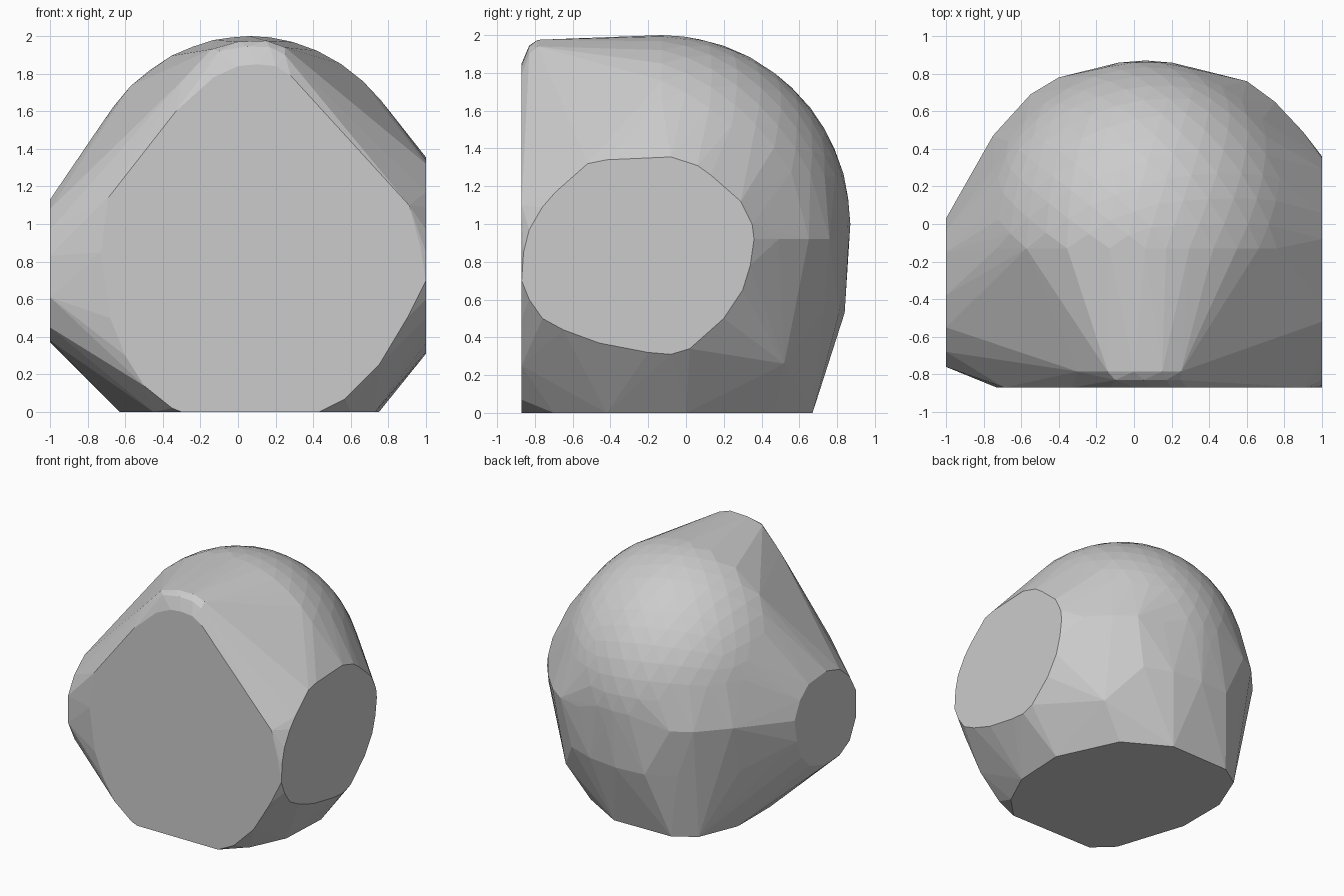
import bpy, bmesh, math
from mathutils import Vector

bm = bmesh.new()


def outline(points, place):
    """Add one cross-section outline, placed in space by a function."""
    for a, b in points:
        bm.verts.new(place(a, b))


# flat front face (x, z)
outline([(0.10, 1.85), (0, 1.84), (-0.13, 1.78), (-0.33, 1.6), (-0.69, 1.14),
         (-0.73, 0.85), (-0.68, 0.5), (-0.6, 0.3), (-0.5, 0.14), (-0.35, 0.02),
         (-0.3, 0), (0.43, 0), (0.57, 0.07), (0.75, 0.25), (0.9, 0.5),
         (0.99, 0.7), (0.97, 0.88), (0.91, 1.1), (0.36, 1.69), (0.28, 1.79),
         (0.2, 1.84)], lambda x, z: (x, -0.87, z))

# rounded rim just behind the front face (x, z)
outline([(-0.3, 1.76), (-0.14, 1.93), (0, 1.97), (0.15, 1.975), (0.25, 1.94),
         (0.32, 1.85)], lambda x, z: (x, -0.785, z))
outline([(-0.1, 1.92), (0.05, 1.945), (0.17, 1.94), (0.25, 1.9)],
        lambda x, z: (x, -0.83, z))

# flat right disc (y, z)
outline([(-0.87, 0.7), (-0.86, 0.85), (-0.83, 0.97), (-0.76, 1.09),
         (-0.69, 1.17), (-0.52, 1.32), (-0.42, 1.34), (-0.08, 1.355),
         (0.06, 1.31), (0.13, 1.26), (0.29, 1.12), (0.35, 1.0), (0.36, 0.92),
         (0.34, 0.78), (0.3, 0.65), (0.2, 0.5), (0.02, 0.34), (-0.08, 0.31),
         (-0.2, 0.32), (-0.46, 0.37), (-0.65, 0.44), (-0.76, 0.5),
         (-0.83, 0.6)], lambda y, z: (1, y, z))

# flat left disc (y, z)
outline([(-0.38, 1.13), (-0.55, 1.08), (-0.68, 0.97), (-0.76, 0.83),
         (-0.76, 0.61), (-0.68, 0.45), (-0.55, 0.38), (-0.38, 0.37),
         (-0.16, 0.44), (-0.06, 0.55), (0, 0.7), (0.03, 0.88), (-0.04, 1.02),
         (-0.15, 1.11)], lambda y, z: (-1, y, z))

# flat base (x, y)
outline([(0.6, -0.7), (0.73, -0.42), (0.75, 0), (0.53, 0.47), (0.18, 0.67),
         (-0.33, 0.66), (-0.5, 0.55), (-0.63, 0.23), (-0.63, -0.18),
         (-0.45, -0.73)], lambda x, y: (x, y, 0))

# lower back rings (x, y)
outline([(0.05, 0.84), (0.3, 0.81), (0.52, 0.73), (0.7, 0.58), (-0.2, 0.82),
         (-0.42, 0.71), (-0.6, 0.55), (-0.74, 0.36)],
        lambda x, y: (x, y, 0.53))
outline([(0.4, 0.81), (0.6, 0.76), (0.75, 0.65), (0.9, 0.49), (0.2, 0.85),
         (-0.4, 0.78), (-0.55, 0.69), (-0.75, 0.47)],
        lambda x, y: (x, y, 0.92))
bm.verts.new((0.72, 0.52, 0.26))

# rounded dome at the top and back
ball = bmesh.new()
bmesh.ops.create_icosphere(ball, subdivisions=4, radius=1)
for v in ball.verts:
    if v.co.y >= -0.02 and v.co.z >= -0.15:
        bm.verts.new((0.06 + 0.93 * v.co.x, -0.13 + v.co.y, 1 + v.co.z))
ball.free()

# stretch one convex skin over all the sections
hull = bmesh.ops.convex_hull(bm, input=bm.verts[:])
bmesh.ops.delete(bm, geom=[v for v in bm.verts if not v.link_faces], context='VERTS')
bmesh.ops.dissolve_limit(bm, angle_limit=math.radians(0.5),
                         verts=bm.verts[:], edges=bm.edges[:])
bmesh.ops.recalc_face_normals(bm, faces=bm.faces[:])

mesh = bpy.data.meshes.new("rounded_block")
bm.to_mesh(mesh)
bm.free()
grey = bpy.data.materials.new("light grey")
grey.diffuse_color = (0.6, 0.6, 0.6, 1)
mesh.materials.append(grey)
block = bpy.data.objects.new("rounded_block", mesh)
bpy.context.collection.objects.link(block)
